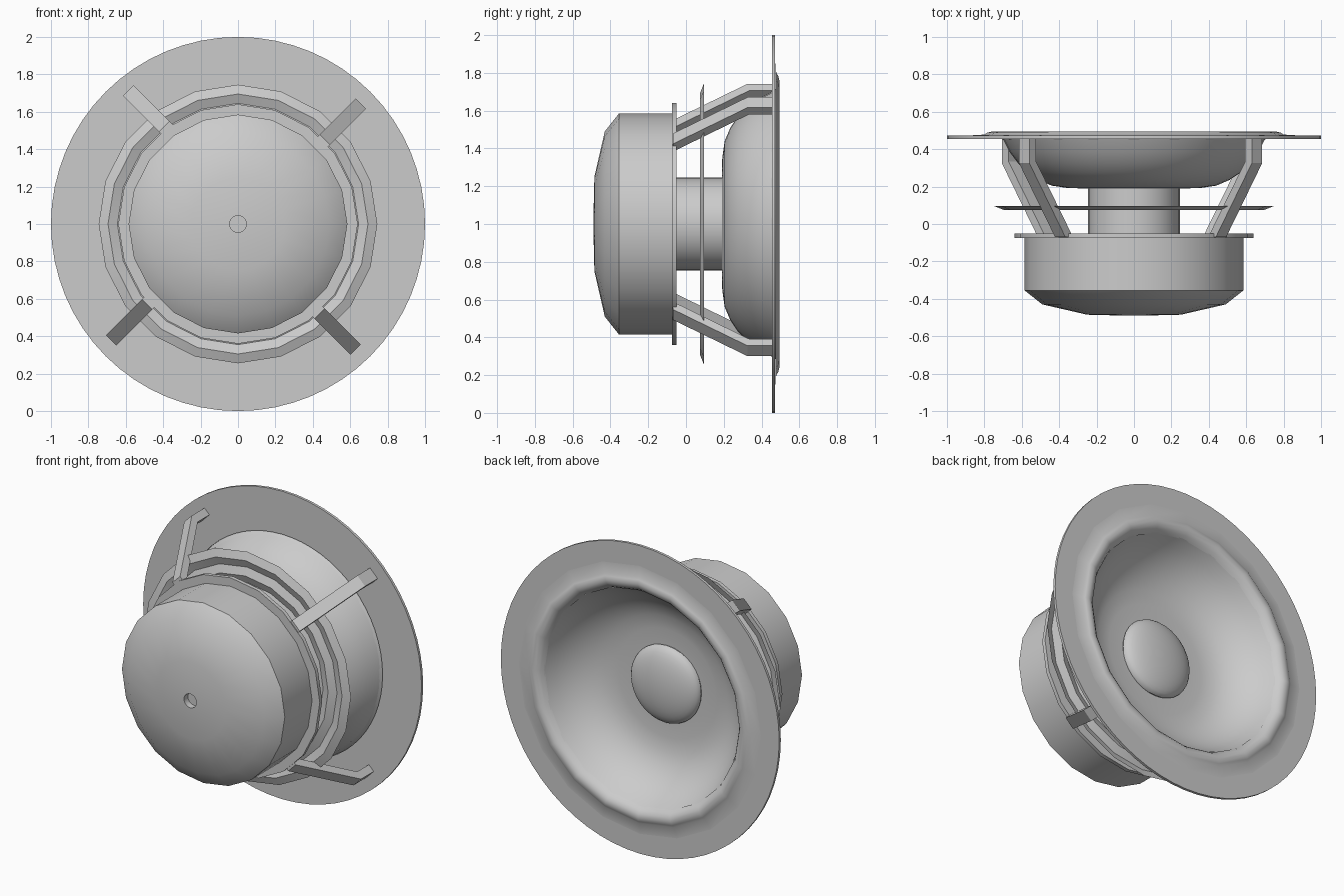
import bpy
import bmesh
import math
from mathutils import Matrix, Vector

cube = bpy.data.objects.get("Cube")
if cube:
    bpy.data.objects.remove(cube)

# One plain grey for every part
grey = bpy.data.materials.new("plain_grey")
grey.use_nodes = True
colour = (0.6, 0.6, 0.6, 1)
grey.diffuse_color = colour
grey.node_tree.nodes["Principled BSDF"].inputs["Base Color"].default_value = colour

CENTRE = Vector((0, 0, 1))


def finish(name, bm, smooth=30):
    """Turn a bmesh into a shaded object."""
    bmesh.ops.remove_doubles(bm, verts=bm.verts, dist=1e-4)
    bmesh.ops.recalc_face_normals(bm, faces=bm.faces)
    mesh = bpy.data.meshes.new(name)
    bm.to_mesh(mesh)
    bm.free()
    mesh.materials.append(grey)
    obj = bpy.data.objects.new(name, mesh)
    bpy.context.collection.objects.link(obj)
    bpy.ops.object.select_all(action="DESELECT")
    bpy.context.view_layer.objects.active = obj
    obj.select_set(True)
    if smooth:
        bpy.ops.object.shade_smooth_by_angle(angle=math.radians(smooth))
    return obj


def lathe(name, profile, sides, closed=False, smooth=30):
    """Spin (radius, y) points around the horizontal axis of the model."""
    bm = bmesh.new()
    verts = [bm.verts.new(CENTRE + Vector((r, y, 0))) for r, y in profile]
    pairs = list(zip(verts, verts[1:]))
    if closed:
        pairs.append((verts[-1], verts[0]))
    edges = [bm.edges.new(p) for p in pairs]
    bmesh.ops.spin(bm, geom=verts + edges, cent=CENTRE, axis=(0, 1, 0),
                   angle=math.tau, steps=sides)
    return finish(name, bm, smooth)


# Magnet cover with a tapered front and a small vent
lathe("magnet", [(0, -0.45), (0.045, -0.45), (0.045, -0.49), (0.25, -0.485),
                 (0.49, -0.43), (0.585, -0.355), (0.585, -0.06), (0, -0.06)], 20)
lathe("back_plate", [(0.2, -0.075), (0.64, -0.075), (0.64, -0.05), (0.2, -0.05)],
      20, closed=True)
lathe("coil_tube", [(0.245, -0.06), (0.245, 0.2)], 32)

# Corrugated suspension disc
rings = 10
ripples = [(0.745 - i * 0.05, 0.075 if i % 2 else 0.095) for i in range(rings)]
lathe("suspension_disc", ripples + [(0.245, 0.085)], 20)

# Thin mounting flange
lathe("flange", [(0.72, 0.455), (1, 0.455), (1, 0.472), (0.72, 0.472)], 64, closed=True)

# Deep bowl, its rolled edge and the central dome
lathe("cone_bowl", [(0.24, 0.19), (0.35, 0.192), (0.44, 0.205), (0.51, 0.235),
                    (0.57, 0.275), (0.62, 0.325), (0.665, 0.385), (0.70, 0.455)],
      48, smooth=60)
lathe("rolled_edge", [(0.87, 0.474), (0.80, 0.478), (0.785, 0.488), (0.76, 0.494),
                      (0.735, 0.488), (0.715, 0.472), (0.70, 0.45)], 20, smooth=60)
dome = [(0.25 * math.sin(a), 0.2 + 0.08 * math.cos(a))
        for a in (math.radians(10 * i) for i in range(10))]
lathe("dust_cap", dome, 32, smooth=60)

# Four bent struts: (angle, sideways offset)
HALF, THICK = 0.039, 0.05
outline = [(0.648, -0.07), (0.92, 0.325), (0.92, 0.456),
           (0.92 - THICK, 0.456), (0.92 - THICK, 0.335), (0.59, -0.07)]
for name, angle, shift in (("upper_left", 45, -0.01), ("upper_right", 135, -0.09),
                           ("lower_right", 225, -0.04), ("lower_left", 315, -0.03)):
    bm = bmesh.new()
    face = bm.faces.new([bm.verts.new((r, y, shift - HALF)) for r, y in outline])
    ext = bmesh.ops.extrude_face_region(bm, geom=[face])
    top = [v for v in ext["geom"] if isinstance(v, bmesh.types.BMVert)]
    bmesh.ops.translate(bm, verts=top, vec=(0, 0, 2 * HALF))
    turn = Matrix.Rotation(-math.radians(angle), 4, "Y")
    bmesh.ops.transform(bm, matrix=Matrix.Translation(CENTRE) @ turn, verts=bm.verts)
    finish(name + "_strut", bm, smooth=0)
